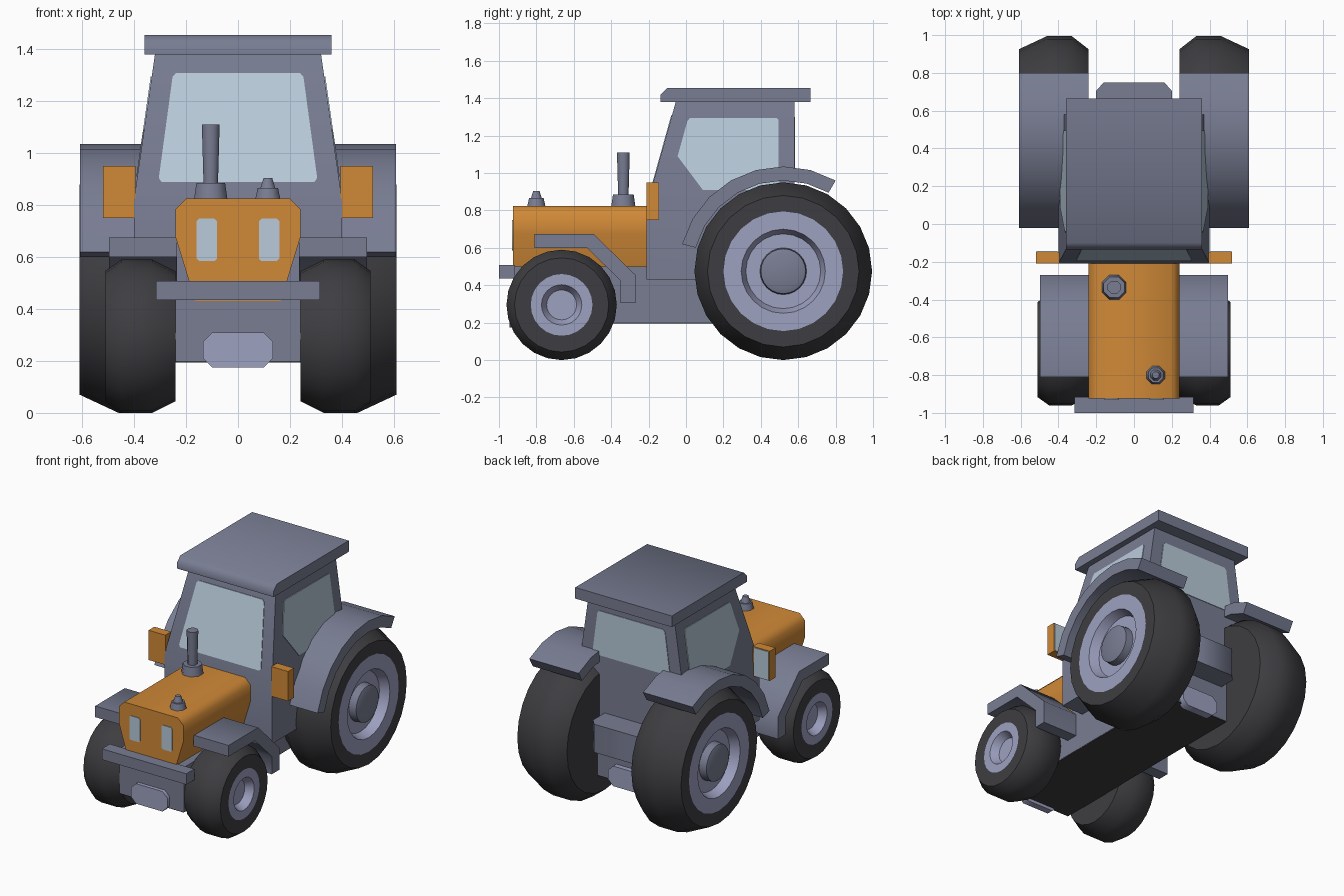
import bpy, bmesh, math

if "Cube" in bpy.data.objects:
    bpy.data.objects.remove(bpy.data.objects["Cube"])


def material(name, rgb):
    m = bpy.data.materials.new(name)
    m.diffuse_color = (*rgb, 1)
    m.use_nodes = True
    m.node_tree.nodes["Principled BSDF"].inputs["Base Color"].default_value = m.diffuse_color
    return m


GREY = material("slate grey", (0.19, 0.205, 0.29))
RIM = material("pale lavender", (0.34, 0.355, 0.53))
ORANGE = material("orange paint", (0.63, 0.25, 0.038))
GLASS = material("window glass", (0.48, 0.60, 0.70))
TYRE = material("tyre black", (0.048, 0.046, 0.052))


def finish(name, bm, mats):
    bmesh.ops.remove_doubles(bm, verts=bm.verts, dist=1e-5)
    bmesh.ops.recalc_face_normals(bm, faces=bm.faces)
    me = bpy.data.meshes.new(name)
    bm.to_mesh(me)
    bm.free()
    for m in mats:
        me.materials.append(m)
    ob = bpy.data.objects.new(name, me)
    bpy.context.collection.objects.link(ob)
    return ob


def loft(name, rings, mat):
    """Skin closed rings of 3D points and cap both ends."""
    bm = bmesh.new()
    vs = [[bm.verts.new(p) for p in r] for r in rings]
    n = len(vs[0])
    for a, b in zip(vs, vs[1:]):
        for i in range(n):
            j = (i + 1) % n
            bm.faces.new((a[i], a[j], b[j], b[i]))
    bm.faces.new(vs[0])
    bm.faces.new(vs[-1])
    return finish(name, bm, [mat])


def prism_x(name, yz, x0, x1, mat):
    return loft(name, [[(x, y, z) for y, z in yz] for x in (x0, x1)], mat)


def prism_y(name, xz, y0, y1, mat):
    return loft(name, [[(x, y, z) for x, z in xz] for y in (y0, y1)], mat)


def rect(a0, a1, b0, b1):
    return [(a0, b0), (a1, b0), (a1, b1), (a0, b1)]


def cut_rect(a0, a1, b0, b1, c):
    return [(a0 + c, b0), (a1 - c, b0), (a1, b0 + c), (a1, b1 - c),
            (a1 - c, b1), (a0 + c, b1), (a0, b1 - c), (a0, b0 + c)]


def stack(name, x, y, levels, mat):
    """Eight-sided turned part from (radius, height) levels."""
    ang = [math.radians(22.5 + 45 * i) for i in range(8)]
    return loft(name, [[(x + r * math.cos(a), y + r * math.sin(a), z) for a in ang]
                       for r, z in levels], mat)


def wheel(name, side, y, z, profile, n=24):
    """Lathe (x, radius, material slot) steps round the axle."""
    bm = bmesh.new()
    rings = [[bm.verts.new((side * x, y + r * math.sin(2 * math.pi * i / n),
                            z + r * math.cos(2 * math.pi * i / n))) for i in range(n)]
             for x, r, _ in profile]
    for k in range(len(rings) - 1):
        for i in range(n):
            j = (i + 1) % n
            f = bm.faces.new((rings[k][i], rings[k][j], rings[k + 1][j], rings[k + 1][i]))
            f.material_index = profile[k + 1][2]
    for ring in (rings[0], rings[-1]):
        f = bm.faces.new(ring)
        f.material_index = 0 if ring is rings[0] else profile[-1][2]
    return finish(name, bm, [TYRE, RIM, GREY])


# Chassis, dark underframe, front axle, bumper
prism_x("chassis", rect(-0.92, 0.60, 0.20, 0.50), -0.24, 0.24, GREY)
prism_x("underframe", rect(-0.918, 0.598, 0.195, 0.201), -0.238, 0.238, TYRE)
prism_x("front_axle", rect(-0.78, -0.55, 0.195, 0.36), -0.30, 0.30, TYRE)
prism_x("rear_axle", rect(0.44, 0.60, 0.40, 0.55), -0.35, 0.35, GREY)
prism_x("front_bumper", rect(-1.0, -0.915, 0.435, 0.508), -0.315, 0.315, GREY)

# Hitch plates front and rear, rear box
hitch = cut_rect(-0.135, 0.135, 0.175, 0.31, 0.036)
prism_y("front_hitch", hitch, -0.945, -0.90, RIM)
prism_y("rear_hitch", hitch, 0.58, 0.635, RIM)
box = [(-0.2, 0.55), (0.2, 0.55), (0.2, 0.705), (0.16, 0.75), (-0.16, 0.75), (-0.2, 0.705)]
loft("rear_box", [[(x, y, z) for x, y in box] for z in (0.43, 0.62)], GREY)

# Hood with headlights
hood = [(0.165, 0.43), (0.24, 0.675), (0.24, 0.785), (0.2, 0.825)]
hood += [(-x, z) for x, z in reversed(hood)]
prism_y("hood", hood, -0.925, -0.20, ORANGE)

# Cab: straight lower part, tapering upper part
loft("cab", [[(x, y, z) for x, y in rect(-h, h, y0, 0.58)]
             for z, h, y0 in ((0.43, 0.4, -0.21), (0.825, 0.4, -0.21), (1.38, 0.32, -0.055))], GREY)
prism_x("roof", [(-0.135, 1.38), (0.665, 1.38), (0.665, 1.455), (-0.10, 1.455), (-0.135, 1.42)],
        -0.36, 0.36, GREY)


# Windows as thin plates lying on the sloped cab walls
def front_y(z):
    return -0.21 + (z - 0.825) * 0.155 / 0.555


def side_x(z):
    return 0.4 - (z - 0.825) * 0.08 / 0.555


half = [(0.295, 0.89), (0.305, 0.905), (0.252, 1.295), (0.238, 1.31)]
screen = half + [(-x, z) for x, z in reversed(half)]
loft("windshield", [[(x, front_y(z) + d, z) for x, z in screen] for d in (0.003, -0.004)], GLASS)
half = [(0.275, 1.0), (0.288, 1.015), (0.252, 1.285), (0.238, 1.30)]
back = half + [(-x, z) for x, z in reversed(half)]
prism_y("rear_window", back, 0.577, 0.584, GLASS)
pane = [(-0.045, 1.09), (0.09, 0.91), (0.495, 0.91), (0.495, 1.285),
        (0.485, 1.295), (0.022, 1.295), (0.008, 1.28)]

# Fender outlines
arc = [math.radians(60 + 15 * i) for i in range(8)]
rear_fender = [(0.52 + r * math.cos(a), 0.475 + r * math.sin(a))
               for r, seq in ((0.56, arc), (0.485, arc[::-1])) for a in seq]
front_fender = [(-0.81, 0.675), (-0.495, 0.675), (-0.27, 0.455), (-0.27, 0.305),
                (-0.35, 0.305), (-0.35, 0.425), (-0.53, 0.60), (-0.81, 0.60)]

# Wheel profiles: inner side, tread, outer side, rim, recess, hub
rear_wheel = [(0.24, 0.30, 0), (0.24, 0.405, 0), (0.33, 0.475, 0), (0.46, 0.475, 0),
              (0.61, 0.405, 0), (0.61, 0.32, 0), (0.61, 0.225, 1), (0.55, 0.20, 1),
              (0.55, 0.125, 1), (0.60, 0.12, 2), (0.61, 0.092, 2)]
front_wheel = [(0.24, 0.16, 0), (0.24, 0.25, 0), (0.33, 0.295, 0), (0.45, 0.295, 0),
               (0.51, 0.252, 0), (0.51, 0.165, 0), (0.51, 0.108, 1), (0.46, 0.08, 1)]

# Everything that comes in left and right pairs
for s, label in ((1, "right"), (-1, "left")):
    wheel(label + "_rear_wheel", s, 0.52, 0.475, rear_wheel)
    wheel(label + "_front_wheel", s, -0.665, 0.295, front_wheel)
    prism_x(label + "_rear_fender", rear_fender, s * 0.24, s * 0.608, GREY)
    prism_x(label + "_front_fender", front_fender, s * 0.235, s * 0.497, GREY)
    loft(label + "_side_window", [[(s * (side_x(z) + d), y, z) for y, z in pane]
                                  for d in (-0.003, 0.004)], GLASS)
    prism_x(label + "_mirror", rect(-0.21, -0.148, 0.75, 0.95), s * 0.395, s * 0.52, ORANGE)
    prism_y(label + "_mirror_glass", rect(min(s * 0.405, s * 0.515), max(s * 0.405, s * 0.515),
                                          0.755, 0.945), -0.15, -0.144, GLASS)
    prism_y(label + "_headlight", cut_rect(s * 0.12 - 0.04, s * 0.12 + 0.04, 0.585, 0.748, 0.01),
            -0.929, -0.922, GLASS)

# Exhaust stack and air intake
stack("exhaust_base", -0.105, -0.335, [(0.07, 0.82), (0.06, 0.885)], GREY)
stack("exhaust_pipe", -0.105, -0.335, [(0.03, 0.88), (0.037, 1.11)], GREY)
stack("intake_base", 0.115, -0.80, [(0.053, 0.82), (0.042, 0.867)], GREY)
stack("intake_cap", 0.115, -0.80, [(0.033, 0.86), (0.018, 0.905)], GREY)

# Smooth shading that keeps the hard edges
bpy.ops.object.select_all(action='SELECT')
bpy.context.view_layer.objects.active = bpy.context.scene.objects["cab"]
bpy.ops.object.shade_smooth_by_angle(angle=math.radians(50))
